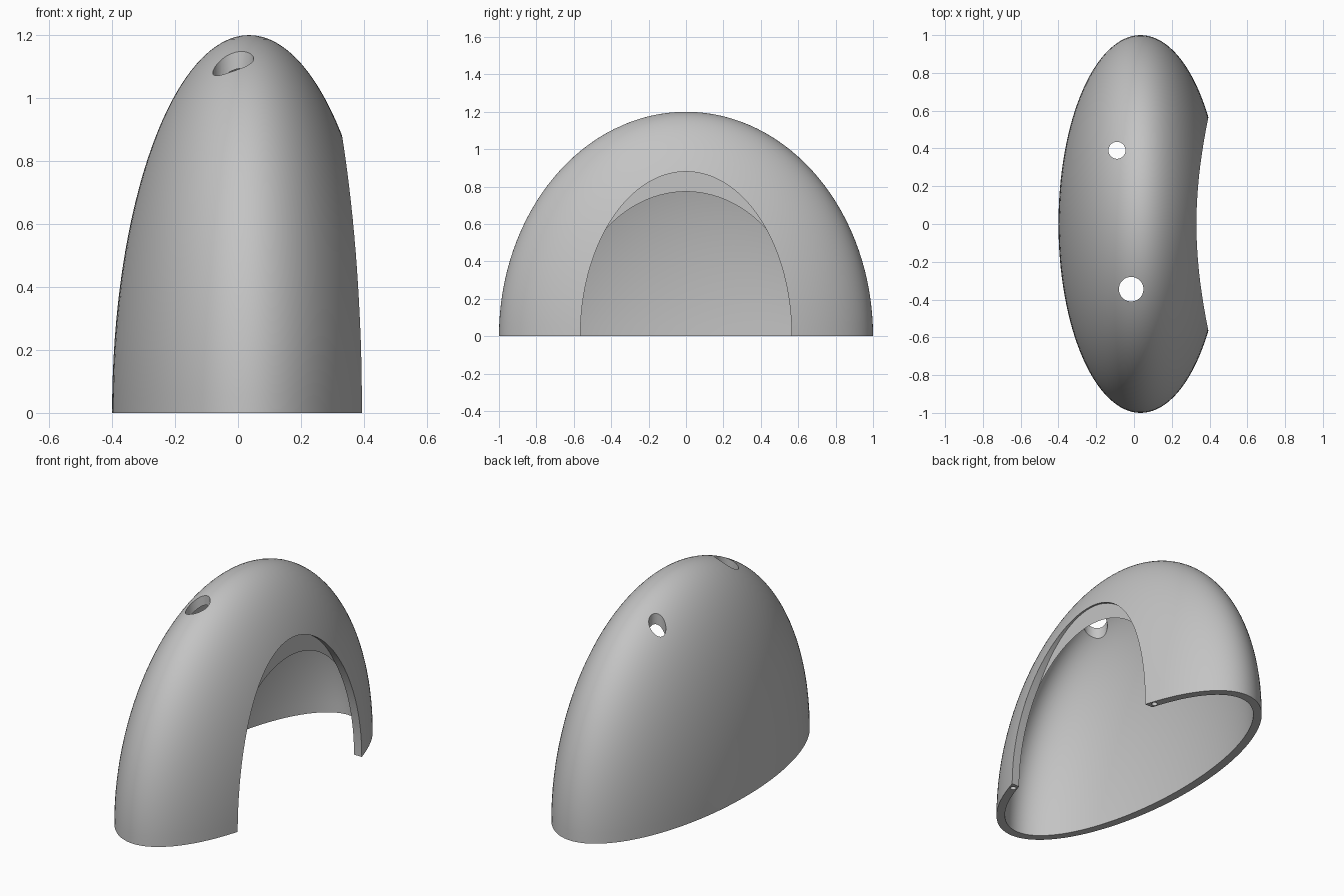
import bpy
import bmesh
import math
from mathutils import Matrix

if "Cube" in bpy.data.objects:
    bpy.data.objects.remove(bpy.data.objects["Cube"], do_unlink=True)

CENTRE_X = 0.035
RADII = (0.435, 1.0, 1.2)
WALL = 0.05

grey = bpy.data.materials.new("plain_grey")
grey.use_nodes = True
grey.diffuse_color = (0.55, 0.55, 0.55, 1)
grey.node_tree.nodes["Principled BSDF"].inputs["Base Color"].default_value = (0.55, 0.55, 0.55, 1)


def finish(name, bm):
    bmesh.ops.recalc_face_normals(bm, faces=bm.faces)
    mesh = bpy.data.meshes.new(name)
    bm.to_mesh(mesh)
    bm.free()
    mesh.materials.append(grey)
    obj = bpy.data.objects.new(name, mesh)
    bpy.context.collection.objects.link(obj)
    return obj


def ellipsoid(name, radii, half=False):
    bm = bmesh.new()
    bmesh.ops.create_uvsphere(bm, u_segments=128, v_segments=64, radius=1)
    bmesh.ops.transform(bm, verts=bm.verts,
                        matrix=Matrix.Translation((CENTRE_X, 0, 0)) @ Matrix.Diagonal((*radii, 1)))
    if half:
        bmesh.ops.bisect_plane(bm, geom=bm.verts[:] + bm.edges[:] + bm.faces[:], dist=1e-5,
                               plane_co=(0, 0, 0), plane_no=(0, 0, 1), clear_inner=True)
        bmesh.ops.holes_fill(bm, edges=[e for e in bm.edges if e.is_boundary], sides=0)
    return finish(name, bm)


def cylinder(name, matrix, segments):
    # Unit cylinder spanning z = 0..1, placed by the matrix
    bm = bmesh.new()
    bmesh.ops.create_cone(bm, cap_ends=True, segments=segments, radius1=1, radius2=1, depth=1,
                          matrix=matrix @ Matrix.Translation((0, 0, 0.5)))
    return finish(name, bm)


def upright(name, x, y, radius, z, height):
    return cylinder(name, Matrix.Translation((x, y, z)) @ Matrix.Diagonal((radius, radius, height, 1)), 48)


# Domed shell
shell = ellipsoid("domed_shell", RADII, half=True)

# Hollow inside
cutters = [ellipsoid("cavity_cutter", [r - WALL for r in RADII])]

# Arched side opening with a flat recessed end
cutters.append(cylinder("opening_cutter",
                        Matrix.Translation((0.32, 0, 0)) @ Matrix.Diagonal((0.4, 0.565, 0.88, 1))
                        @ Matrix.Rotation(math.pi / 2, 4, 'Y'), 128))

# Two vertical holes through the roof
cutters.append(upright("back_hole_cutter", -0.09, 0.39, 0.045, 0.6, 1))
cutters.append(upright("front_hole_cutter", -0.015, -0.345, 0.065, 0.6, 1))

# Pin sockets under the feet beside the opening
for side in (-1, 1):
    cutters.append(upright("pin_socket_cutter", 0.358, side * 0.6, 0.016, -0.05, 0.15))

for cutter in cutters:
    mod = shell.modifiers.new(cutter.name, 'BOOLEAN')
    mod.operation = 'DIFFERENCE'
    mod.solver = 'EXACT'
    mod.object = cutter

# Bake the cuts and drop the cutters
bpy.context.view_layer.update()
result = bpy.data.meshes.new_from_object(shell.evaluated_get(bpy.context.evaluated_depsgraph_get()))
shell.modifiers.clear()
shell.data = result
for cutter in cutters:
    bpy.data.objects.remove(cutter, do_unlink=True)

bpy.ops.object.select_all(action='DESELECT')
shell.select_set(True)
bpy.context.view_layer.objects.active = shell
bpy.ops.object.shade_smooth_by_angle(angle=math.radians(30))
